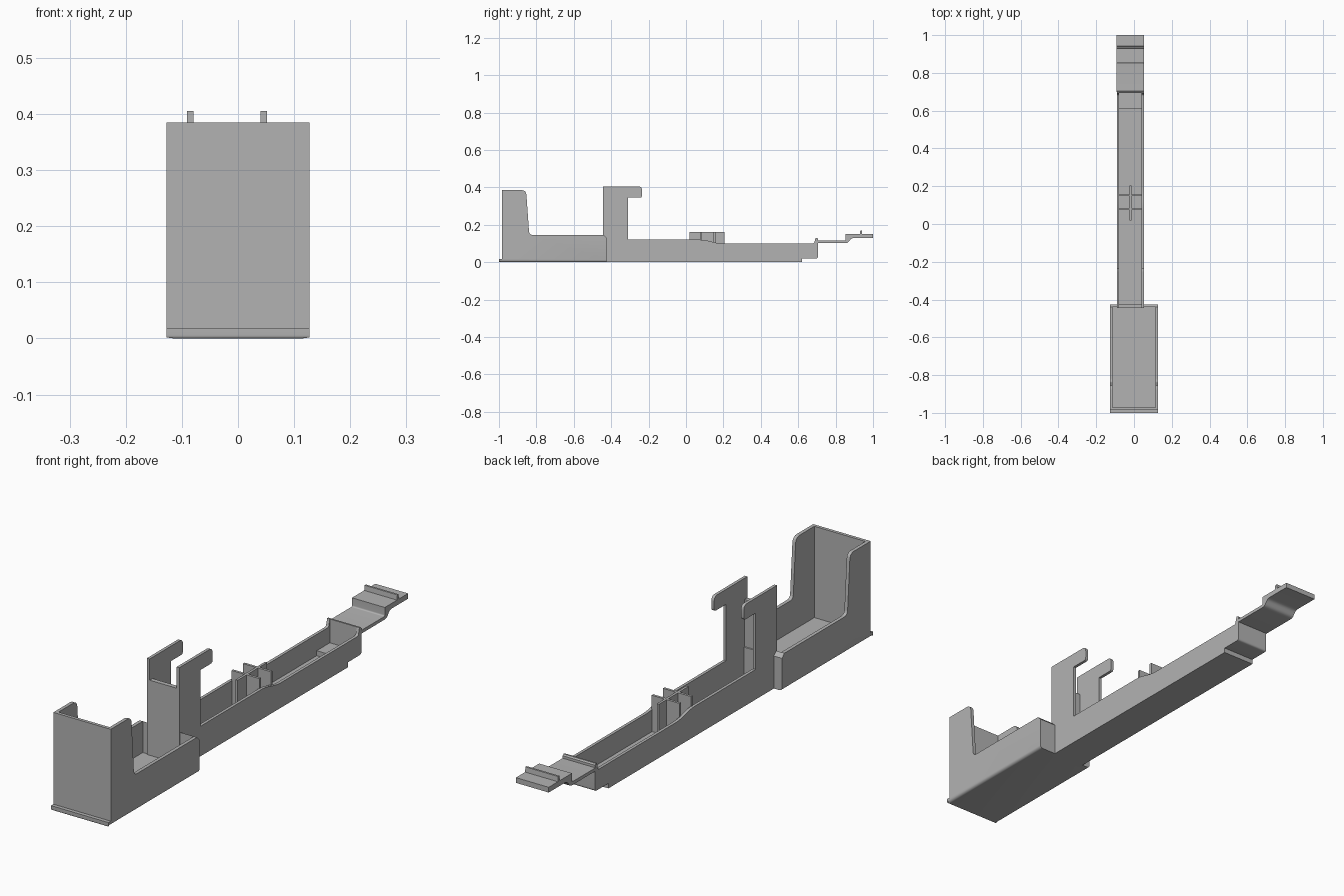
import bpy, bmesh
from math import radians
from mathutils import Vector

cube = bpy.data.objects.get("Cube")
if cube:
    bpy.data.objects.remove(cube, do_unlink=True)

grey = bpy.data.materials.new("plain grey")
grey.use_nodes = True
colour = (0.45, 0.45, 0.45, 1)
grey.diffuse_color = colour
grey.node_tree.nodes["Principled BSDF"].inputs["Base Color"].default_value = colour


def rounded(points, steps=5):
    """Side outline from (y, z) or (y, z, corner radius) entries."""
    out = []
    for i, p in enumerate(points):
        c = Vector(p[:2])
        if len(p) == 2:
            out.append(c)
            continue
        a = c + (Vector(points[i - 1][:2]) - c).normalized() * p[2]
        b = c + (Vector(points[(i + 1) % len(points)][:2]) - c).normalized() * p[2]
        for k in range(steps + 1):
            t = k / steps
            out.append(a * (1 - t) ** 2 + c * 2 * t * (1 - t) + b * t * t)
    return out


def prism(name, points, x0, x1, bevel_rule=None, radius=0.012):
    """Extrude a side outline across x, optionally rounding chosen edges."""
    bm = bmesh.new()
    face = bm.faces.new([bm.verts.new((x0, p.x, p.y)) for p in rounded(points)])
    grown = bmesh.ops.extrude_face_region(bm, geom=[face])["geom"]
    for v in grown:
        if isinstance(v, bmesh.types.BMVert):
            v.co.x = x1
    bmesh.ops.recalc_face_normals(bm, faces=bm.faces)
    if bevel_rule:
        edges = [e for e in bm.edges if bevel_rule(e.verts[0].co, e.verts[1].co)]
        bmesh.ops.bevel(bm, geom=edges, offset=radius, segments=4,
                        profile=0.5, affect='EDGES')
    mesh = bpy.data.meshes.new(name)
    bm.to_mesh(mesh)
    bm.free()
    mesh.materials.append(grey)
    ob = bpy.data.objects.new(name, mesh)
    bpy.context.collection.objects.link(ob)
    return ob


def box(name, x0, x1, y0, y1, z0, z1):
    return prism(name, [(y0, z0), (y1, z0), (y1, z1), (y0, z1)], x0, x1)


def hollow(ob, cutter):
    mod = ob.modifiers.new("hollow", 'BOOLEAN')
    mod.operation = 'DIFFERENCE'
    mod.solver = 'EXACT'
    mod.object = cutter
    bpy.context.view_layer.objects.active = ob
    bpy.ops.object.modifier_apply(modifier=mod.name)
    bpy.data.objects.remove(cutter, do_unlink=True)


def bottom_side(a, b):
    return max(a.z, b.z) < 0.001 and abs(a.x - b.x) < 0.001


# Open tray with a tall front and a small foot lip
tray = prism("tray", [
    (-1.0, 0, 0.006), (-0.425, 0), (-0.425, 0.13), (-0.44, 0.145),
    (-0.838, 0.145, 0.02), (-0.855, 0.385, 0.025), (-0.985, 0.385),
    (-0.985, 0.018), (-1.0, 0.018)], -0.127, 0.127, bottom_side)
hollow(tray, box("tray_cutter", -0.113, 0.113, -0.972, -0.44, 0.02, 0.6))

# Long channel arm with two hooked prongs and a raised end wall
left, right = -0.091, 0.052
arm = prism("arm", [
    (-0.445, 0), (0.62, 0), (0.62, 0.02), (0.705, 0.02, 0.01),
    (0.705, 0.125), (0.7, 0.13), (0.693, 0.13), (0.685, 0.1, 0.008),
    (0.17, 0.1, 0.03), (0.1, 0.12, 0.03), (-0.31, 0.12), (-0.31, 0.345),
    (-0.235, 0.345, 0.012), (-0.235, 0.405, 0.02), (-0.445, 0.405)], left, right)
hollow(arm, prism("arm_cutter", [
    (-0.5, 0.5), (-0.5, 0.32), (-0.427, 0.32), (-0.427, 0.015),
    (0.61, 0.015), (0.61, 0.035), (0.693, 0.035), (0.693, 0.5)],
    left + 0.012, right - 0.012))

# Crossed ribs inside the channel
middle = (left + right) / 2
box("long_rib", middle - 0.005, middle + 0.005, 0.018, 0.205, 0.01, 0.16)
for name, y in (("front_rib", 0.08), ("back_rib", 0.152)):
    box(name, left + 0.01, right - 0.01, y - 0.005, y + 0.005, 0.01, 0.16)

# Thin stepped tab with a small grip ridge
prism("end_tab", [
    (0.7, 0.102), (0.865, 0.102, 0.012), (0.885, 0.129, 0.012), (1.0, 0.129),
    (1.0, 0.15), (0.942, 0.15), (0.94, 0.17), (0.932, 0.17), (0.93, 0.15),
    (0.853, 0.15), (0.853, 0.115, 0.006), (0.7, 0.115)], left - 0.002, right)

# Smooth only the rounded corners
bpy.ops.object.select_all(action='DESELECT')
for ob in bpy.context.collection.objects:
    if ob.type == 'MESH' and grey.name in ob.data.materials:
        ob.select_set(True)
        bpy.context.view_layer.objects.active = ob
bpy.ops.object.shade_smooth_by_angle(angle=radians(30))
